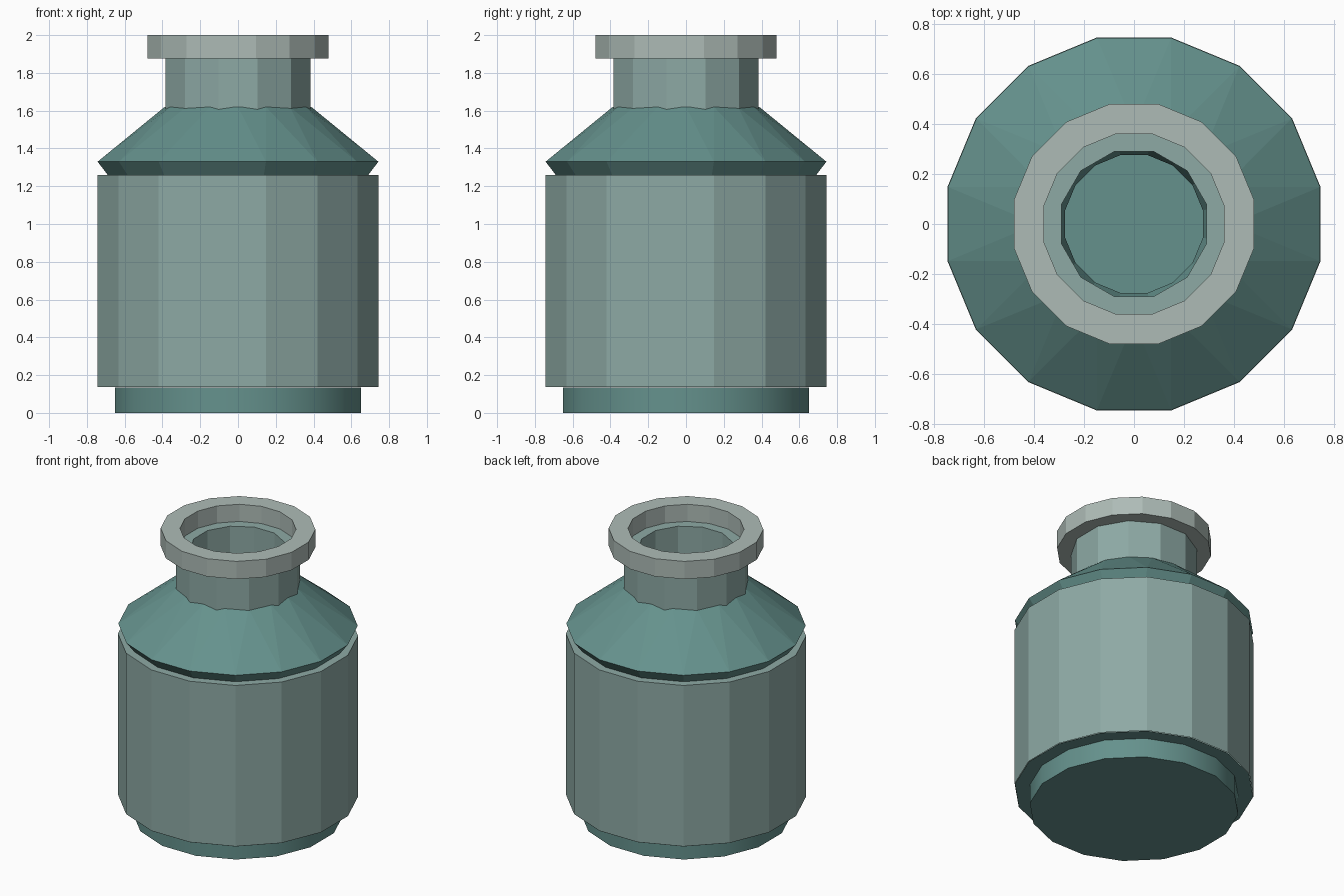
import bpy, math

if "Cube" in bpy.data.objects:
    bpy.data.objects.remove(bpy.data.objects["Cube"])


def material(name, rgb):
    m = bpy.data.materials.new(name)
    m.diffuse_color = (*rgb, 1)
    m.use_nodes = True
    m.node_tree.nodes["Principled BSDF"].inputs["Base Color"].default_value = m.diffuse_color
    return m


BODY = material("grey_green", (0.27, 0.40, 0.375))
TEAL = material("teal", (0.13, 0.285, 0.265))
PALE = material("pale_grey", (0.42, 0.50, 0.47))


def lathe(name, profile, sides, mat, closed=False, cap=False, half_turned=()):
    """Spin (apothem, z) points into a faceted solid with flats facing front.
    Rings listed in half_turned are turned half a step, giving triangle bands."""
    step = 2 * math.pi / sides
    verts, faces = [], []
    for k, (a, z) in enumerate(profile):
        r = a if k in half_turned else a / math.cos(step / 2)
        shift = 0 if k in half_turned else -0.5
        for i in range(sides):
            t = (i + shift) * step
            verts.append((r * math.cos(t), r * math.sin(t), z))
    n = len(profile)
    for k in range(n if closed else n - 1):
        a, b = k * sides, (k + 1) % n * sides
        lo, hi = k in half_turned, (k + 1) % n in half_turned
        for i in range(sides):
            j = (i + 1) % sides
            if hi and not lo:
                faces += [(a + i, a + j, b + i), (a + j, b + j, b + i)]
            elif lo and not hi:
                faces += [(a + i, b + j, b + i), (a + i, a + j, b + j)]
            else:
                faces.append((a + i, a + j, b + j, b + i))
    if cap:
        faces.append(tuple(reversed(range(sides))))
    me = bpy.data.meshes.new(name)
    me.from_pydata(verts, [], faces)
    me.materials.append(mat)
    ob = bpy.data.objects.new(name, me)
    bpy.context.collection.objects.link(ob)
    return ob


# Foot with the underside flange of the body
base = lathe("base", [(0.65, 0), (0.65, 0.135), (0.743, 0.135)], 16, TEAL, cap=True)
for p in base.data.polygons:
    p.use_smooth = True
bpy.context.view_layer.objects.active = base
base.select_set(True)
bpy.ops.object.shade_smooth_by_angle(angle=math.radians(30))

# Body wall and its top ledge
lathe("body", [(0.745, 0.137), (0.745, 1.26), (0.69, 1.26)], 16, BODY)

# Pleated shoulder, turning into the throat
lathe("shoulder", [(0.69, 1.26), (0.743, 1.33), (0.388, 1.62), (0.30, 1.64), (0.275, 1.55)],
      16, TEAL, half_turned={2})

# Neck tube
lathe("neck", [(0.385, 1.59), (0.385, 1.88), (0.29, 1.88), (0.29, 1.59)], 12, BODY, closed=True)

# Rim ring
lathe("rim", [(0.48, 1.876), (0.48, 2.0), (0.36, 2.0), (0.36, 1.876)], 16, PALE, closed=True)
